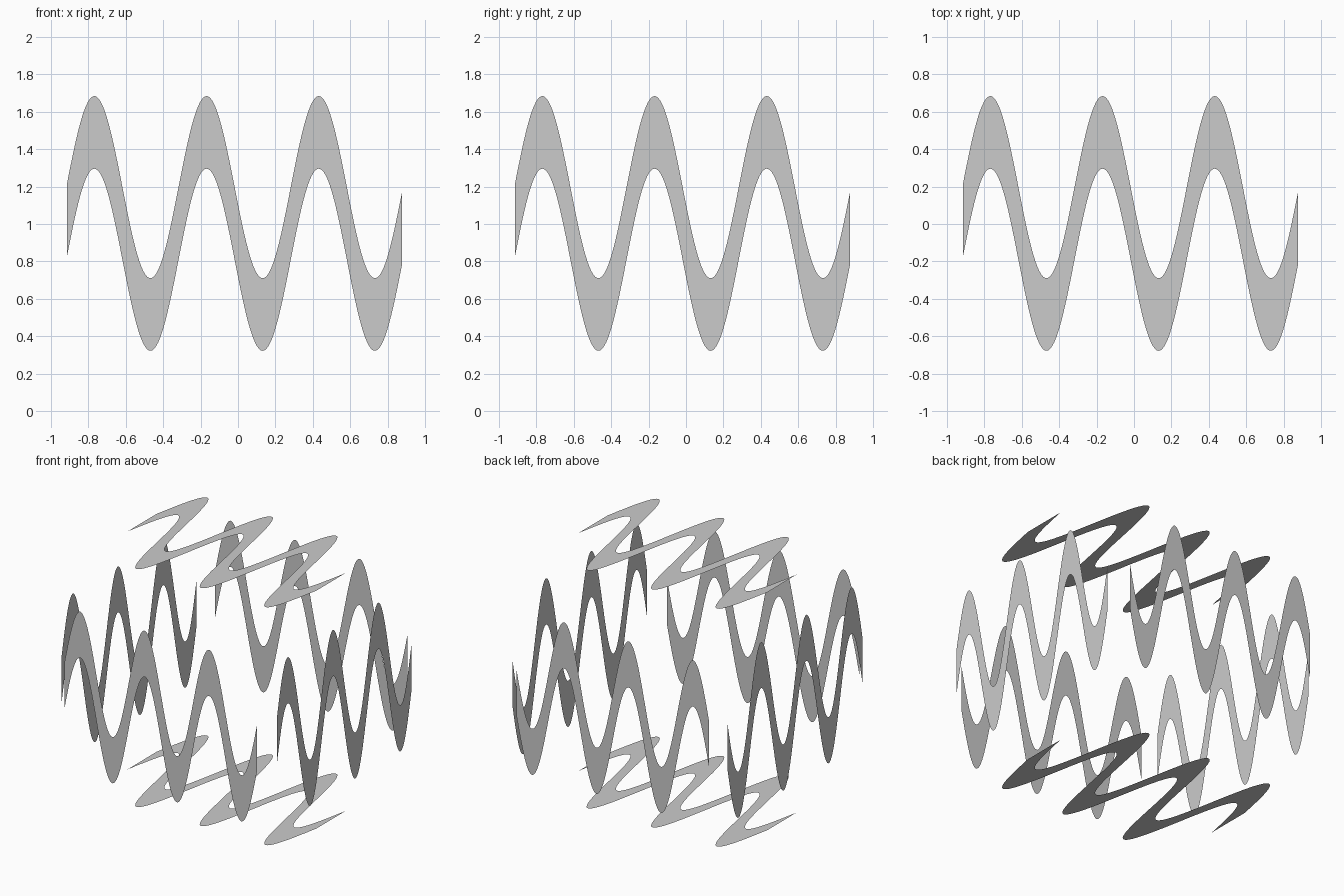
import bpy
import math

if "Cube" in bpy.data.objects:
    bpy.data.objects.remove(bpy.data.objects["Cube"])

START, END, STEPS = -0.913, 0.878, 180   # ribbon extent along its run
PEAK, PERIOD, AMP = -0.168, 0.6, 0.487   # wave shape
HALF = 0.194                             # half of the ribbon's width


def ribbon(name, place, flip=False):
    """Flat wavy ribbon; place(u, v) maps wave coordinates onto a cube side."""
    verts, faces = [], []
    for i in range(STEPS + 1):
        u = START + (END - START) * i / STEPS
        wave = AMP * math.cos(2 * math.pi * (u - PEAK) / PERIOD) + 0.003
        verts += [place(u, wave - HALF), place(u, wave + HALF)]
    for i in range(STEPS):
        a = 2 * i
        quad = (a, a + 2, a + 3, a + 1)
        faces.append(quad[::-1] if flip else quad)
    mesh = bpy.data.meshes.new(name)
    mesh.from_pydata(verts, [], faces)
    mesh.update()
    obj = bpy.data.objects.new(name, mesh)
    bpy.context.collection.objects.link(obj)
    return obj


# One ribbon on each side of a 2-unit cube, opposite sides being plain copies
ribbon("front_wave", lambda u, v: (u, -1, 1 + v))
ribbon("back_wave", lambda u, v: (u, 1, 1 + v), True)
ribbon("right_wave", lambda u, v: (1, u, 1 + v))
ribbon("left_wave", lambda u, v: (-1, u, 1 + v), True)
ribbon("top_wave", lambda u, v: (u, v, 2))
ribbon("bottom_wave", lambda u, v: (u, v, 0), True)
